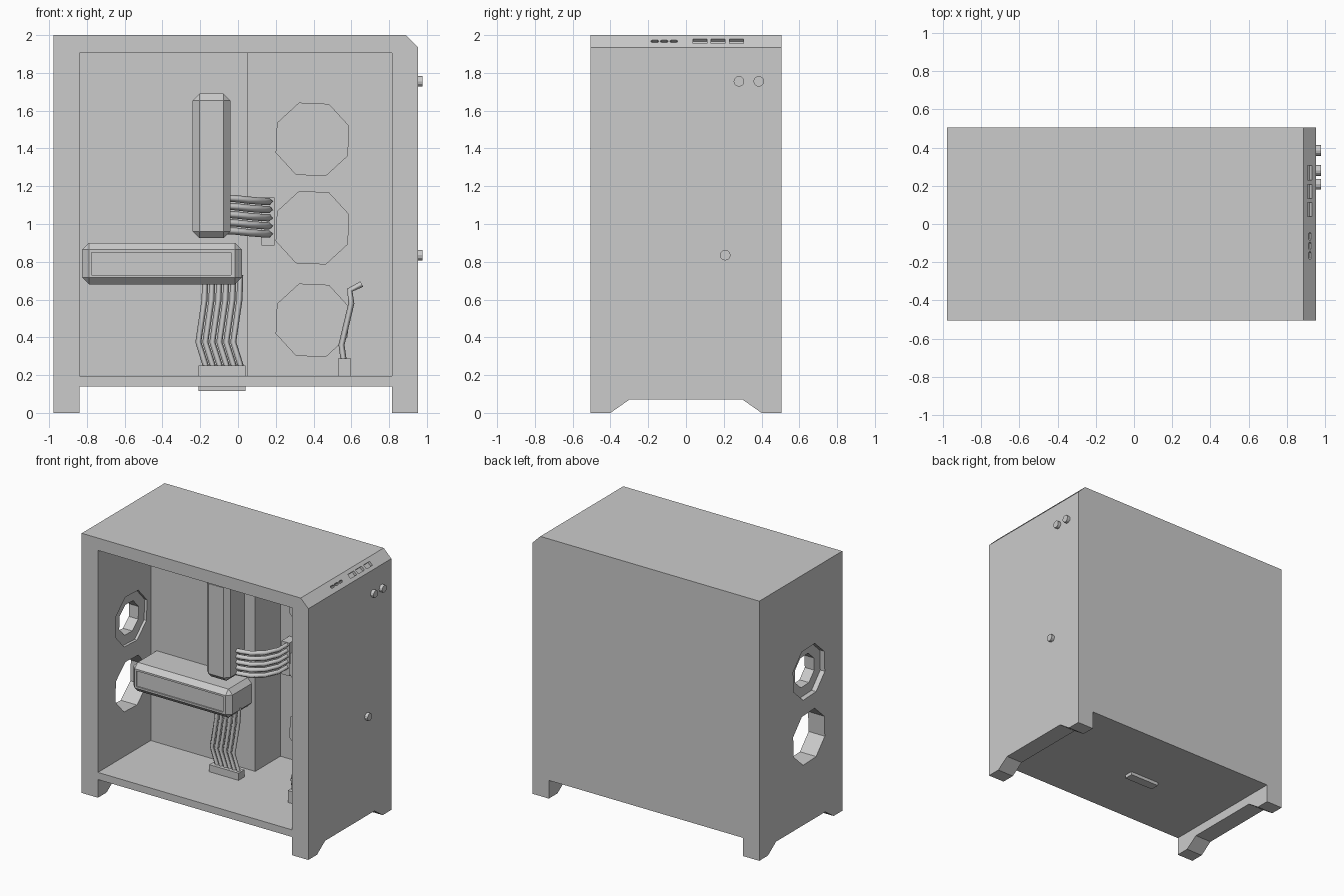
import bpy, bmesh, math
from mathutils import Vector

if "Cube" in bpy.data.objects:
    bpy.data.objects.remove(bpy.data.objects["Cube"])


def prism(name, pts, axis, lo, hi):
    """Extrude a 2D profile along an axis: 'x' takes (y,z), 'y' takes (x,z)."""
    def place(p, d):
        return (d, p[0], p[1]) if axis == 'x' else (p[0], d, p[1])
    bm = bmesh.new()
    a = [bm.verts.new(place(p, lo)) for p in pts]
    b = [bm.verts.new(place(p, hi)) for p in pts]
    n = len(pts)
    bm.faces.new(a)
    bm.faces.new(b[::-1])
    for i in range(n):
        j = (i + 1) % n
        bm.faces.new((a[i], b[i], b[j], a[j]))
    bmesh.ops.recalc_face_normals(bm, faces=bm.faces)
    me = bpy.data.meshes.new(name)
    bm.to_mesh(me)
    bm.free()
    ob = bpy.data.objects.new(name, me)
    bpy.context.collection.objects.link(ob)
    return ob


def box(name, x, y, z, bevel=0.0):
    ob = prism(name, [(x[0], z[0]), (x[1], z[0]), (x[1], z[1]), (x[0], z[1])], 'y', *y)
    if bevel:
        m = ob.modifiers.new("chamfer", 'BEVEL')
        m.width, m.segments = bevel, 1
    return ob


def ngon(cu, cv, r, n=8, turn=20):
    return [(cu + r * math.cos(math.radians(turn + 360 * i / n)),
             cv + r * math.sin(math.radians(turn + 360 * i / n))) for i in range(n)]


def cut(target, cutter):
    cutter.hide_render = True
    cutter.display_type = 'WIRE'
    m = target.modifiers.new("cut", 'BOOLEAN')
    m.operation, m.solver, m.object = 'DIFFERENCE', 'EXACT', cutter


def cable(name, pts, r=0.016):
    cu = bpy.data.curves.new(name, 'CURVE')
    cu.dimensions = '3D'
    cu.bevel_depth, cu.bevel_resolution, cu.use_fill_caps = r, 0, True
    sp = cu.splines.new('POLY')
    sp.points.add(len(pts) - 1)
    for p, co in zip(sp.points, pts):
        p.co = (*co, 1)
    ob = bpy.data.objects.new(name, cu)
    bpy.context.collection.objects.link(ob)


# case shell: front silhouette with feet and chamfered top corner
case = prism("case", [(-.978, 0), (-.84, 0), (-.84, .14), (.815, .14), (.815, 0), (.953, 0),
                      (.953, 1.935), (.888, 2), (-.978, 2)], 'y', -.505, .505)

# main chamber, and the deeper bay to the right of the board tray
cut(case, box("chamber_cutter", (-.84, .815), (-.6, .138), (.195, 1.905)))
cut(case, box("bay_cutter", (.05, .815), (-.4, .445), (.195, 1.905)))

# arch between the feet, seen from the side
cut(case, prism("foot_cutter", [(-.46, -.06), (-.4, 0), (-.3, .07), (.3, .07), (.4, 0), (.46, -.06)],
                'x', -1.2, 1.2))

# fan openings in the left wall
for i, z in enumerate((1.225, .725)):
    cut(case, prism(f"vent_cutter_{i}", ngon(-.1, z, .205), 'x', -1.2, -.7))

# ports sunk into the chamfer
for i, (y, w, h) in enumerate([(.075, .074, .034), (.17, .074, .034), (.268, .074, .034),
                               (-.165, .042, .018), (-.115, .042, .018), (-.065, .042, .018)]):
    c = box(f"port_cutter_{i}", (-.02, .02), (-w / 2, w / 2), (-h / 2, h / 2),
            .007 if w < .05 else 0)
    c.location = Vector((.9205, y, 1.9675))
    c.rotation_euler = (0, math.radians(-45), 0)
    cut(case, c)

# buttons on the right wall
for i, (y, z) in enumerate([(.28, 1.755), (.385, 1.755), (.208, .835)]):
    prism(f"button_{i}", ngon(y, z, .028, 12, 0), 'x', .94, .978)

# ring fan set in the upper left opening
ring = prism("side_fan", ngon(-.1, 1.225, .204), 'x', -.94, -.86)
cut(ring, prism("side_fan_cutter", ngon(-.1, 1.225, .125), 'x', -1.2, -.7))

# fans on the back wall of the bay
for i, z in enumerate((1.448, .98, .49)):
    prism(f"bay_fan_{i}", ngon(.394, z, .207), 'y', .34, .46)

# upright and horizontal chamfered units on the tray
box("upright_unit", (-.24, -.04), (-.07, .18), (.925, 1.69), .036)
card = box("card_unit", (-.825, .02), (-.13, .18), (.68, .9), .036)
cut(card, box("card_panel_cutter", (-.775, -.037), (-.3, -.12), (.73, .85)))

# connectors
box("floor_connector", (-.21, .04), (-.05, .02), (.115, .25))
box("side_connector", (.53, .598), (-.15, .1), (.15, .287))
box("back_connector", (.125, .192), (.35, .46), (.885, 1.14))

# cables from the floor up to the card
for i in range(6):
    x = -.165 + .037 * i
    cable(f"card_cable_{i}", [(x, -.015, .23), (x - .045, -.02, .375),
                              (x - .012, -.01, .6), (x - .008, 0, .73)])

# cables from the upright unit wrapping round the tray edge
for i in range(5):
    z = .955 + .043 * i
    cable(f"upright_cable_{i}", [(-.07, .04, z + .01), (-.02, .05, z + .008), (.05, .08, z),
                                 (.12, .15, z - .006), (.165, .25, z - .008), (.168, .37, z - .008)],
          .019)

# cables from the side connector
for i in range(5):
    y = -.12 + .047 * i
    cable(f"side_cable_{i}", [(.562, y, .26), (.548, y, .36), (.6, y, .58),
                              (.592, y, .65), (.655, y, .682)])
